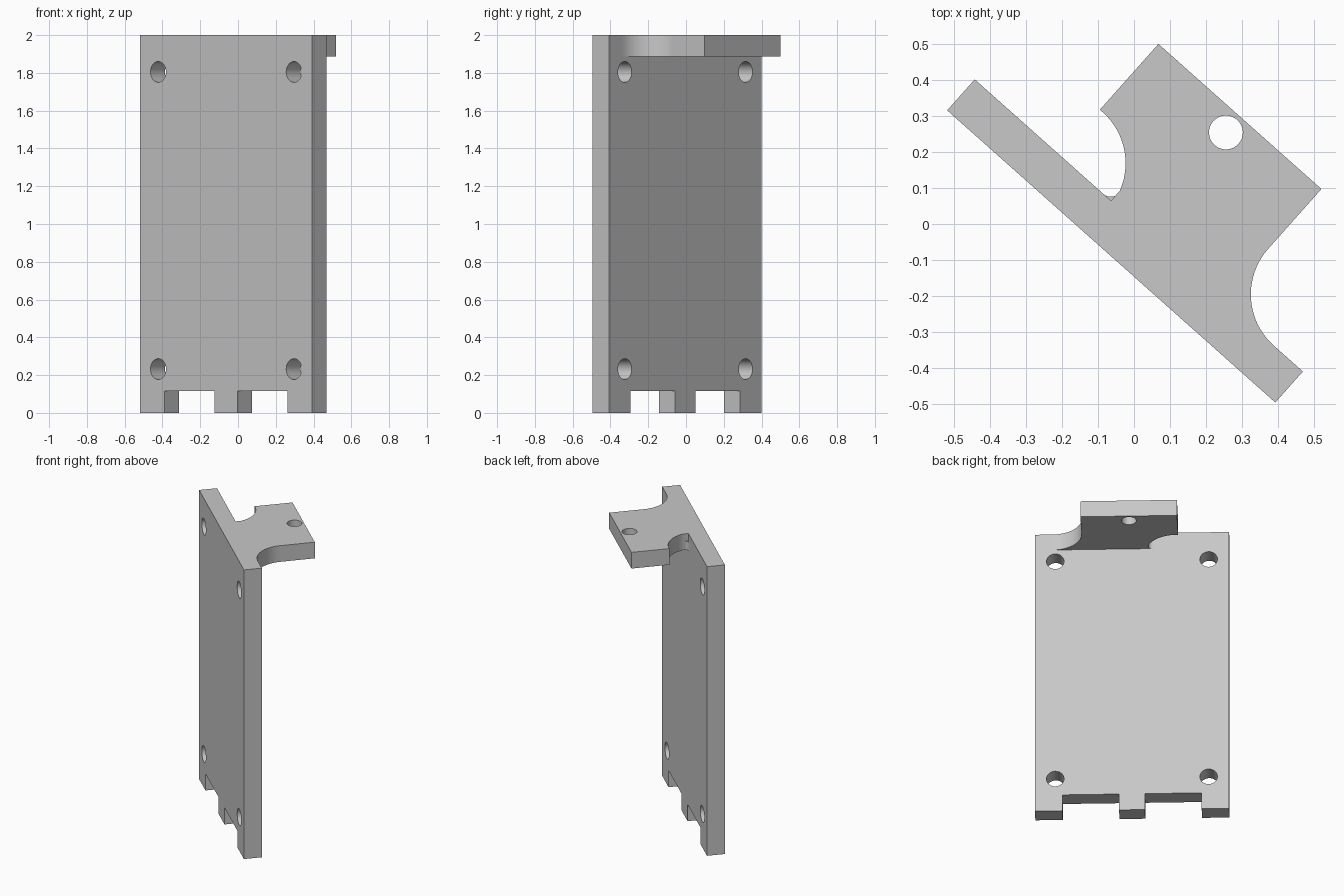
import bpy, bmesh
from math import sin, cos, radians, atan2, pi
from mathutils import Matrix, Vector

cube = bpy.data.objects.get("Cube")
if cube:
    bpy.data.objects.remove(cube, do_unlink=True)

# Plate frame: local x along the plate, y through its thickness, z up
FRAME = Matrix.Translation((-0.518, 0.315, 0)) @ Matrix.Rotation(atan2(-0.81, 0.91), 4, 'Z')
LENGTH, THICK, HEIGHT = 1.218, 0.115, 2.0
SHELF_Z = 1.888

grey = bpy.data.materials.new("plain grey")
grey.use_nodes = True
grey.diffuse_color = (0.58, 0.58, 0.58, 1)
grey.node_tree.nodes["Principled BSDF"].inputs["Base Color"].default_value = grey.diffuse_color


def prism(name, points, offset):
    """Extrude a flat outline by an offset, placed in the plate frame."""
    bm = bmesh.new()
    face = bm.faces.new([bm.verts.new(p) for p in points])
    new = bmesh.ops.extrude_face_region(bm, geom=[face])["geom"]
    bmesh.ops.translate(bm, vec=offset, verts=[v for v in new if isinstance(v, bmesh.types.BMVert)])
    bmesh.ops.recalc_face_normals(bm, faces=bm.faces)
    mesh = bpy.data.meshes.new(name)
    bm.to_mesh(mesh)
    bm.free()
    mesh.materials.append(grey)
    obj = bpy.data.objects.new(name, mesh)
    obj.matrix_world = FRAME
    bpy.context.collection.objects.link(obj)
    return obj


def arc(cx, cy, r, start, end, steps=20):
    angles = [radians(start + (end - start) * i / steps) for i in range(steps + 1)]
    return [(cx + r * cos(a), cy + r * sin(a)) for a in angles]


def drill(obj, centre, radius, axis):
    """Cut a round hole through the object."""
    bm = bmesh.new()
    turn = Vector((0, 0, 1)).rotation_difference(Vector(axis)).to_matrix().to_4x4()
    bmesh.ops.create_cone(bm, cap_ends=True, segments=32, radius1=radius, radius2=radius,
                          depth=0.5, matrix=Matrix.Translation(centre) @ turn)
    mesh = bpy.data.meshes.new("hole_cutter")
    bm.to_mesh(mesh)
    bm.free()
    mesh.materials.append(grey)
    cutter = bpy.data.objects.new("hole_cutter", mesh)
    cutter.matrix_world = FRAME
    cutter.hide_render = True
    bpy.context.collection.objects.link(cutter)
    mod = obj.modifiers.new("hole", 'BOOLEAN')
    mod.operation, mod.solver, mod.object = 'DIFFERENCE', 'EXACT', cutter
    bpy.context.view_layer.objects.active = obj
    bpy.ops.object.modifier_apply(modifier=mod.name)
    bpy.data.objects.remove(cutter, do_unlink=True)


# Upright plate with two slots in its foot
outline = [(0, HEIGHT), (0, 0)]
for a, b in ((0.172, 0.528), (LENGTH - 0.528, LENGTH - 0.172)):
    outline += [(a, 0), (a, THICK), (b, THICK), (b, 0)]
outline += [(LENGTH, 0), (LENGTH, HEIGHT)]
plate = prism("upright_plate", [(x, 0, z) for x, z in outline], (0, THICK, 0))
for x in (0.128, LENGTH - 0.128):
    for z in (0.232, 1.805):
        drill(plate, (x, THICK / 2, z), 0.055, (0, 1, 0))

# Top shelf with a scooped side and a flared side
outline = ([(0.315, 0.527)] + [(0.315, 0.283)] + arc(0.325, 0.093, 0.19, 90, 18)
           + [(0.506, THICK)] + arc(1.11, THICK + 0.19, 0.19, 270, 180) + [(0.92, 0.527)])
shelf = prism("top_shelf", [(x, y, SHELF_Z) for x, y in outline], (0, 0, HEIGHT - SHELF_Z))
drill(shelf, (LENGTH / 2 + 0.009, 0.468, HEIGHT - 0.05), 0.047, (0, 0, 1))

# Small fillet under the scoop
outline = [(0.506, THICK)] + arc(0.478, THICK + 0.03, 0.03, 0, -90, 8)
fillet = prism("corner_fillet", [(x, y, SHELF_Z) for x, y in outline], (0, 0, 0.06))

# Smooth curved walls, keep edges sharp
for obj in (plate, shelf, fillet):
    obj.select_set(True)
    bpy.context.view_layer.objects.active = obj
bpy.ops.object.shade_smooth_by_angle(angle=radians(30))
